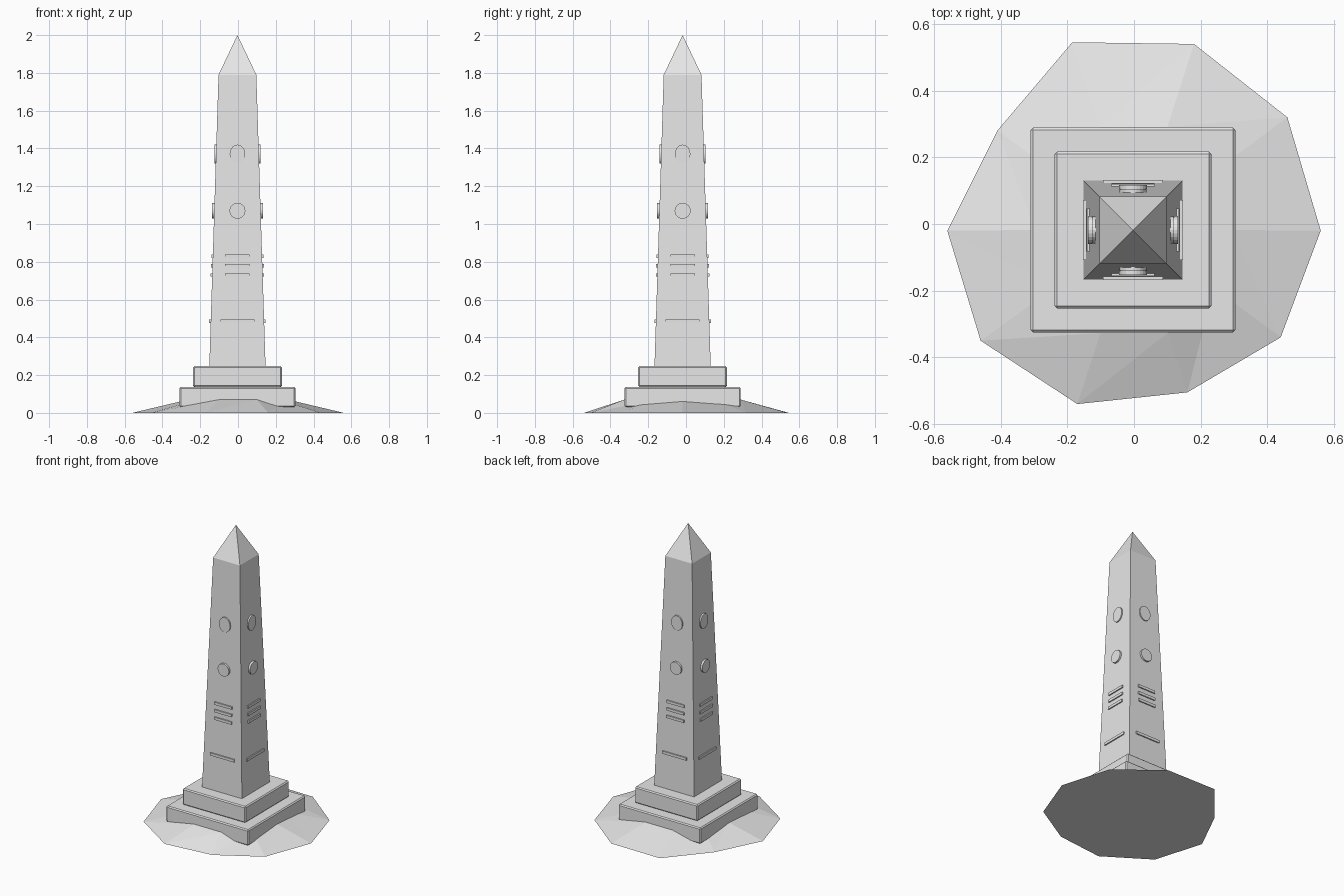
import bpy, bmesh, math
from mathutils import Matrix, Vector

if "Cube" in bpy.data.objects:
    bpy.data.objects.remove(bpy.data.objects["Cube"])

CX, CY = -0.003, -0.018  # monument axis

stone = bpy.data.materials.new("grey stone")
stone.diffuse_color = (0.8, 0.8, 0.8, 1)
stone.use_nodes = True
stone.node_tree.nodes["Principled BSDF"].inputs["Base Color"].default_value = stone.diffuse_color


def finish(name, bm):
    bmesh.ops.recalc_face_normals(bm, faces=bm.faces)
    me = bpy.data.meshes.new(name)
    bm.to_mesh(me)
    bm.free()
    me.materials.append(stone)
    ob = bpy.data.objects.new(name, me)
    bpy.context.collection.objects.link(ob)
    return ob


def box(name, half, z0, z1, bevel):
    bm = bmesh.new()
    m = Matrix.Translation((CX, CY, (z0 + z1) / 2)) @ Matrix.Diagonal((2 * half, 2 * half, z1 - z0, 1))
    bmesh.ops.create_cube(bm, size=1, matrix=m)
    bmesh.ops.bevel(bm, geom=bm.edges[:], offset=bevel, segments=1, affect='EDGES')
    return finish(name, bm)


# Irregular ten-sided mound
outer = [(.56, -.02), (.46, .32), (.18, .54), (-.185, .545), (-.41, .28),
         (-.56, -.02), (-.46, -.35), (-.17, -.54), (.16, -.505), (.44, -.34)]
bm = bmesh.new()
low = [bm.verts.new((x, y, 0)) for x, y in outer]
top = []
for i in range(10):
    a = math.radians(36 * i)
    r, z = (.325, .07) if i in (2, 3, 7, 8) else (.295, .063)
    top.append(bm.verts.new((r * math.cos(a), CY + r * math.sin(a), z)))
bm.faces.new(low[::-1])
bm.faces.new(top)
for i in range(10):
    j = (i + 1) % 10
    bm.faces.new((low[i], low[j], top[j]))
    bm.faces.new((low[i], top[j], top[i]))
finish("mound", bm)

# Stepped plinth
box("lower_step", .307, .03, .137, .007)
box("upper_step", .235, .137, .247, .007)

# Tapered shaft with pyramid tip
bm = bmesh.new()
rings = []
for h, z in ((.149, .24), (.1, 1.79)):
    rings.append([bm.verts.new((CX + sx * h, CY + sy * h, z))
                  for sx, sy in ((-1, -1), (1, -1), (1, 1), (-1, 1))])
tip = bm.verts.new((CX, CY, 2))
bm.faces.new(rings[0][::-1])
for i in range(4):
    j = (i + 1) % 4
    bm.faces.new((rings[0][i], rings[0][j], rings[1][j], rings[1][i]))
    bm.faces.new((rings[1][i], rings[1][j], tip))
finish("shaft", bm)


def face_half(z):
    return .149 - .049 * (z - .24) / 1.55


# Raised carvings repeated on the four sides
for side in range(4):
    turn = Matrix.Translation((CX, CY, 0)) @ Matrix.Rotation(side * math.pi / 2, 4, 'Z')
    # discs: height, half width, half height, how far they stand out
    for name, z, rx, rz, out in (("round_disc", 1.07, .042, .042, .0125),
                                 ("oval_disc", 1.37, .041, .05, .0085)):
        bm = bmesh.new()
        d = .024
        m = (turn @ Matrix.Translation((0, -face_half(z) - out + d / 2, z))
             @ Matrix.Diagonal((rx, 1, rz, 1)) @ Matrix.Rotation(math.pi / 2, 4, 'X'))
        bmesh.ops.create_cone(bm, cap_ends=True, segments=24, radius1=1, radius2=1, depth=d, matrix=m)
        finish(f"{name}_{side}", bm)
    # horizontal bars: height and width
    for k, (z, w) in enumerate(((.83, .13), (.78, .13), (.73, .13), (.485, .18))):
        bm = bmesh.new()
        d = .02
        m = (turn @ Matrix.Translation((0, -face_half(z) - .008 + d / 2, z))
             @ Matrix.Diagonal((w, d, .018, 1)))
        bmesh.ops.create_cube(bm, size=1, matrix=m)
        finish(f"bar_{side}_{k}", bm)
